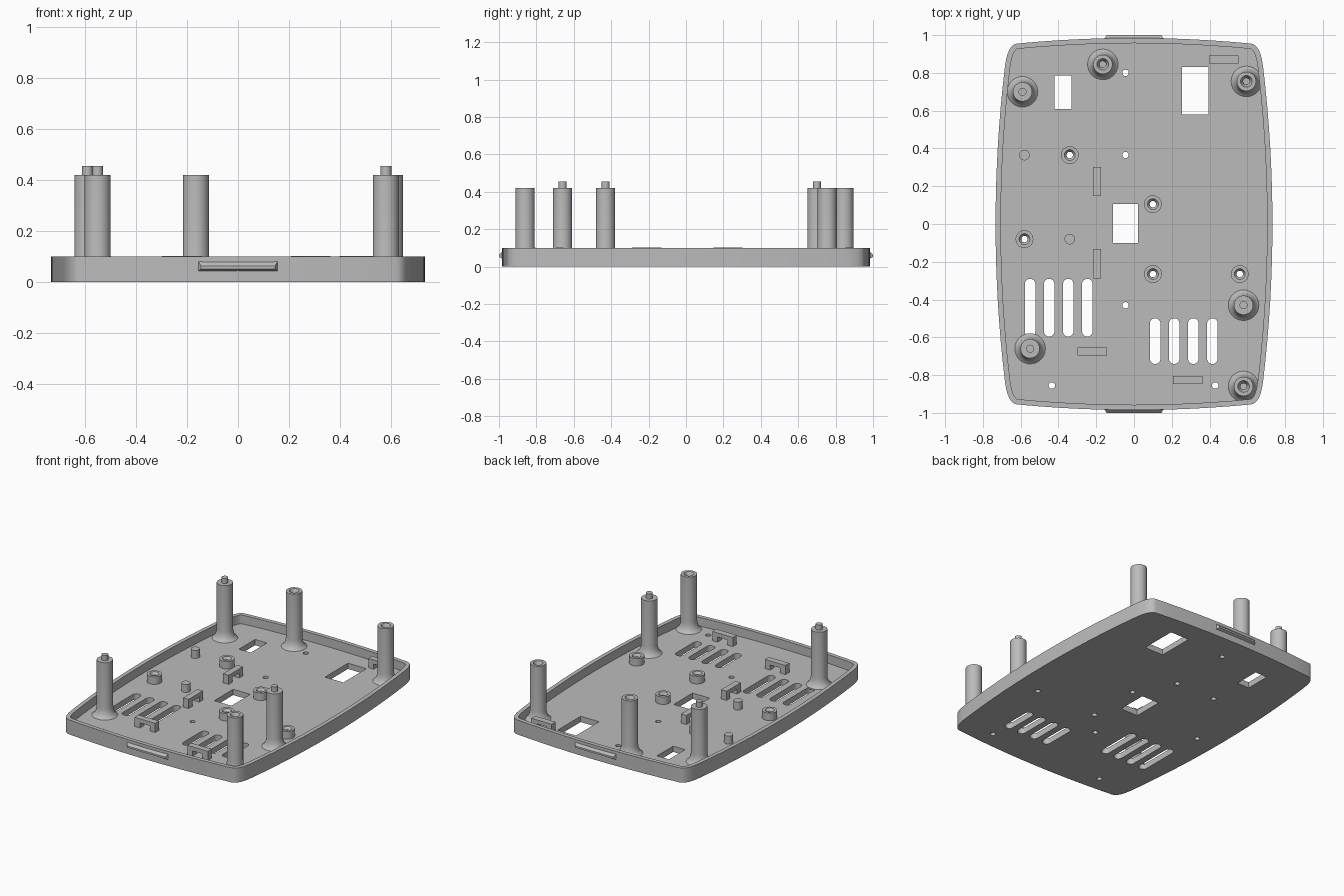
import bpy, bmesh, math
from mathutils import Vector, Matrix

cube = bpy.data.objects.get("Cube")
if cube:
    bpy.data.objects.remove(cube, do_unlink=True)

GREY = (0.5, 0.5, 0.5, 1)
mat = bpy.data.materials.new("plain grey")
mat.use_nodes = True
mat.diffuse_color = GREY
mat.node_tree.nodes["Principled BSDF"].inputs["Base Color"].default_value = GREY

FLOOR, RIM, TOP = 0.04, 0.1, 0.42


def finish(bm, name):
    bmesh.ops.recalc_face_normals(bm, faces=bm.faces[:])
    mesh = bpy.data.meshes.new(name)
    bm.to_mesh(mesh)
    bm.free()
    mesh.materials.append(mat)
    obj = bpy.data.objects.new(name, mesh)
    bpy.context.collection.objects.link(obj)
    return obj


def smooth(obj):
    bpy.ops.object.select_all(action='DESELECT')
    obj.select_set(True)
    bpy.context.view_layer.objects.active = obj
    bpy.ops.object.shade_smooth_by_angle(angle=math.radians(32))


def loft(bm, ring_a, ring_b):
    """Closed solid between two matching rings of points."""
    a = [bm.verts.new(p) for p in ring_a]
    b = [bm.verts.new(p) for p in ring_b]
    bm.faces.new(a)
    bm.faces.new(b)
    for i in range(len(a)):
        j = (i + 1) % len(a)
        bm.faces.new((a[i], a[j], b[j], b[i]))


def prism(bm, outline, z0, z1):
    loft(bm, [(x, y, z0) for x, y in outline], [(x, y, z1) for x, y in outline])


def stadium(x, y, r, half=0.0, n=12):
    """Circle, or slot along y when half is positive."""
    pts = []
    for side in (1, -1):
        for i in range(n + (half > 0)):
            t = math.pi * i / n
            pts.append((x + side * r * math.cos(t), y + side * (half + r * math.sin(t))))
    return pts


def lathe(name, profile, x, y):
    bm = bmesh.new()
    verts = [bm.verts.new((r, 0, z)) for r, z in profile]
    edges = [bm.edges.new(pair) for pair in zip(verts, verts[1:])]
    bmesh.ops.spin(bm, geom=verts + edges, cent=(0, 0, 0), axis=(0, 0, 1),
                   angle=math.tau, steps=28, use_merge=False)
    bmesh.ops.remove_doubles(bm, verts=bm.verts[:], dist=1e-5)
    obj = finish(bm, name)
    obj.location = (x, y, 0)
    smooth(obj)


# Tray outline: one bowed quarter, mirrored to the full loop
def side(y):
    return Vector((0.733 - 0.048 * (y / 0.82) ** 2, y))


def end(x):
    return Vector((x, 0.985 - 0.03 * (x / 0.62) ** 2))


p0, p1, p2 = side(0.82), Vector((0.671, 0.95)), end(0.62)
quarter = [side(0.82 * i / 8) for i in range(8)]
for i in range(9):
    t = i / 8
    quarter.append(p0 * (1 - t) ** 2 + p1 * 2 * t * (1 - t) + p2 * t * t)
quarter += [end(0.62 * (1 - i / 6)) for i in range(1, 7)]
half = quarter + [Vector((-p.x, p.y)) for p in quarter[-2::-1]]
outline = half + [Vector((p.x, -p.y)) for p in half[-2:0:-1]]

# Tray: solid slab with a recessed floor
bm = bmesh.new()
prism(bm, outline, 0, RIM)
bmesh.ops.recalc_face_normals(bm, faces=bm.faces[:])
top = max(bm.faces, key=lambda f: f.calc_center_median().z)
bmesh.ops.inset_region(bm, faces=[top], thickness=0.028, use_even_offset=True)
floor = bmesh.ops.extrude_face_region(bm, geom=[top])["geom"]
bmesh.ops.translate(bm, vec=(0, 0, FLOOR - RIM),
                    verts=[v for v in floor if isinstance(v, bmesh.types.BMVert)])
if top.is_valid:
    bm.faces.remove(top)
tray = finish(bm, "tray")

# Openings in the floor: windows, vent slots and screw holes
standoffs = [(-0.34, 0.365), (0.10, 0.105), (-0.58, -0.08), (0.10, -0.265), (0.56, -0.265)]
holes = [(-0.045, 0.80), (-0.045, 0.365), (-0.045, -0.43), (-0.435, -0.855), (0.43, -0.855)]
windows = [(-0.42, -0.33, 0.61, 0.785), (0.255, 0.395, 0.58, 0.83), (-0.11, 0.02, -0.10, 0.105)]
bm = bmesh.new()
for x0, x1, y0, y1 in windows:
    prism(bm, [(x0, y0), (x1, y0), (x1, y1), (x0, y1)], -0.1, 0.07)
for x, y in holes + standoffs:
    prism(bm, stadium(x, y, 0.017), -0.1, 0.07)
for i in range(4):
    prism(bm, stadium(-0.55 + 0.101 * i, -0.443, 0.028, 0.125), -0.1, 0.07)
    prism(bm, stadium(0.112 + 0.101 * i, -0.62, 0.028, 0.093), -0.1, 0.07)
cutter = finish(bm, "floor_cutter")
cutter.hide_render = True
mod = tray.modifiers.new("openings", 'BOOLEAN')
mod.operation = 'DIFFERENCE'
mod.solver = 'EXACT'
mod.object = cutter
bpy.context.view_layer.objects.active = tray
tray.select_set(True)
bpy.ops.object.modifier_apply(modifier=mod.name)
bpy.data.objects.remove(cutter, do_unlink=True)
smooth(tray)

# Tall pillars with a flared foot, topped by a pin or a countersunk bore
foot = [(0.081, 0.03), (0.081, FLOOR), (0.069, 0.05), (0.06, 0.065), (0.054, 0.083),
        (0.051, 0.105), (0.051, TOP)]
pin = [(0.021, TOP), (0.021, 0.455), (0, 0.455)]
bore = [(0.031, TOP), (0.017, 0.395), (0.017, 0.3), (0, 0.3)]
for x, y in [(-0.59, 0.70), (0.58, -0.43), (-0.55, -0.66)]:
    lathe("pin_pillar", foot + pin, x, y)
for x, y in [(-0.165, 0.845), (0.595, 0.755), (0.58, -0.86)]:
    lathe("screw_pillar", foot + bore, x, y)

# Short hollow standoffs and solid pegs
ring = [(0.017, 0.035), (0.047, 0.035), (0.047, 0.092), (0.029, 0.092), (0.017, 0.075), (0.017, 0.035)]
for x, y in standoffs:
    lathe("standoff", ring, x, y)
for x, y in [(-0.58, 0.365), (-0.34, -0.08)]:
    lathe("peg", [(0.028, 0.035), (0.028, 0.095), (0, 0.095)], x, y)

# Staple-shaped cable brackets
staple = [(-0.078, 0.035), (-0.038, 0.035), (-0.038, 0.075), (0.038, 0.075),
          (0.038, 0.035), (0.078, 0.035), (0.078, 0.103), (-0.078, 0.103)]
brackets = [(0.475, 0.87, 0), (-0.195, 0.225, 90), (-0.195, -0.21, 90),
            (-0.22, -0.675, 0), (0.285, -0.825, 0)]
for x, y, turn in brackets:
    bm = bmesh.new()
    loft(bm, [(u, -0.021, z) for u, z in staple], [(u, 0.021, z) for u, z in staple])
    bm.transform(Matrix.Rotation(math.radians(turn), 4, 'Z'))
    finish(bm, "cable_bracket").location = (x, y, 0)

# Wedge-shaped snap tabs on both ends
for name, s in (("front_tab", -1), ("back_tab", 1)):
    bm = bmesh.new()
    rings = []
    for w, y, z0, z1 in ((0.16, 0.975, 0.04, 0.088), (0.145, 1.0, 0.052, 0.064)):
        rings.append([(-w, s * y, z0), (w, s * y, z0), (w, s * y, z1), (-w, s * y, z1)])
    loft(bm, *rings)
    finish(bm, name)
